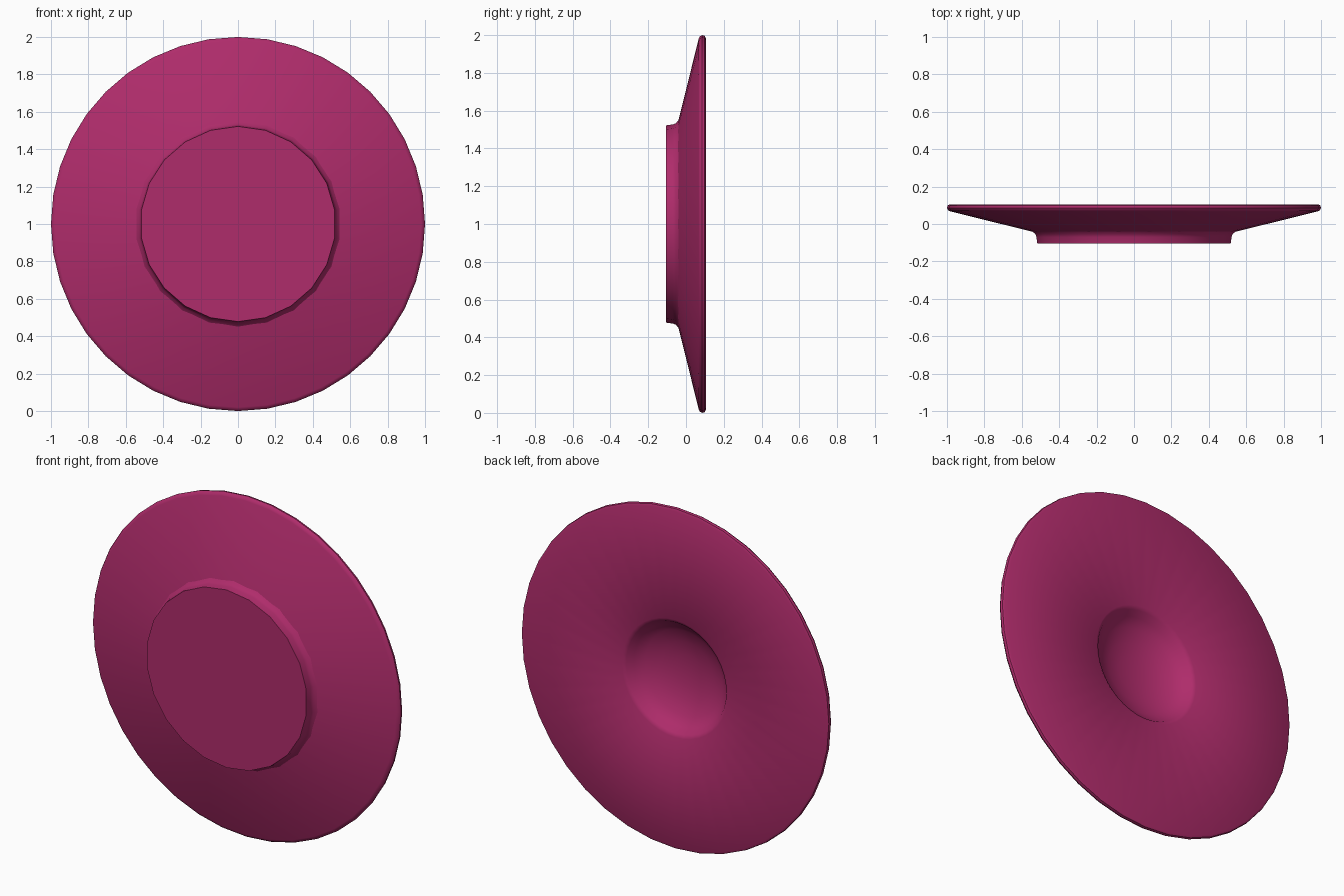
import bpy, bmesh, math

if "Cube" in bpy.data.objects:
    bpy.data.objects.remove(bpy.data.objects["Cube"])

mat = bpy.data.materials.new("magenta")
mat.diffuse_color = (0.43, 0.025, 0.147, 1)
mat.use_nodes = True
mat.node_tree.nodes["Principled BSDF"].inputs["Base Color"].default_value = mat.diffuse_color


def lathe(name, profile, sides):
    """Revolve (radius, y) points about the y axis, centred at z = 1."""
    bm = bmesh.new()
    rings = []
    for r, y in profile:
        if r == 0:
            rings.append([bm.verts.new((0, y, 1))] * sides)
        else:
            rings.append([bm.verts.new((r * math.sin(2 * math.pi * i / sides), y,
                                        1 + r * math.cos(2 * math.pi * i / sides)))
                          for i in range(sides)])
    for a, b in zip(rings, rings[1:]):
        for i in range(sides):
            j = (i + 1) % sides
            bm.faces.new(list(dict.fromkeys((a[i], a[j], b[j], b[i]))))
    mesh = bpy.data.meshes.new(name)
    bm.to_mesh(mesh)
    bm.free()
    ob = bpy.data.objects.new(name, mesh)
    bpy.context.collection.objects.link(ob)
    mesh.materials.append(mat)
    bpy.context.view_layer.objects.active = ob
    ob.select_set(True)
    bpy.ops.object.shade_smooth_by_angle(angle=math.radians(40))
    ob.select_set(False)
    return ob


# Saucer: sloped underside, rounded rim, flat back with a round hollow
lathe("saucer", [(0.50, -0.052), (0.98, 0.067), (0.993, 0.073), (1.0, 0.085),
                 (0.997, 0.099), (0.985, 0.105), (0.345, 0.102), (0.325, 0.09),
                 (0.30, 0.055), (0.25, 0.02), (0.17, -0.01), (0.09, -0.025),
                 (0, -0.03)], 40)

# Foot: flat disc with a small fillet where it meets the saucer
lathe("foot", [(0, -0.105), (0.522, -0.105), (0.527, -0.07), (0.533, -0.054),
               (0.55, -0.039)], 22)
